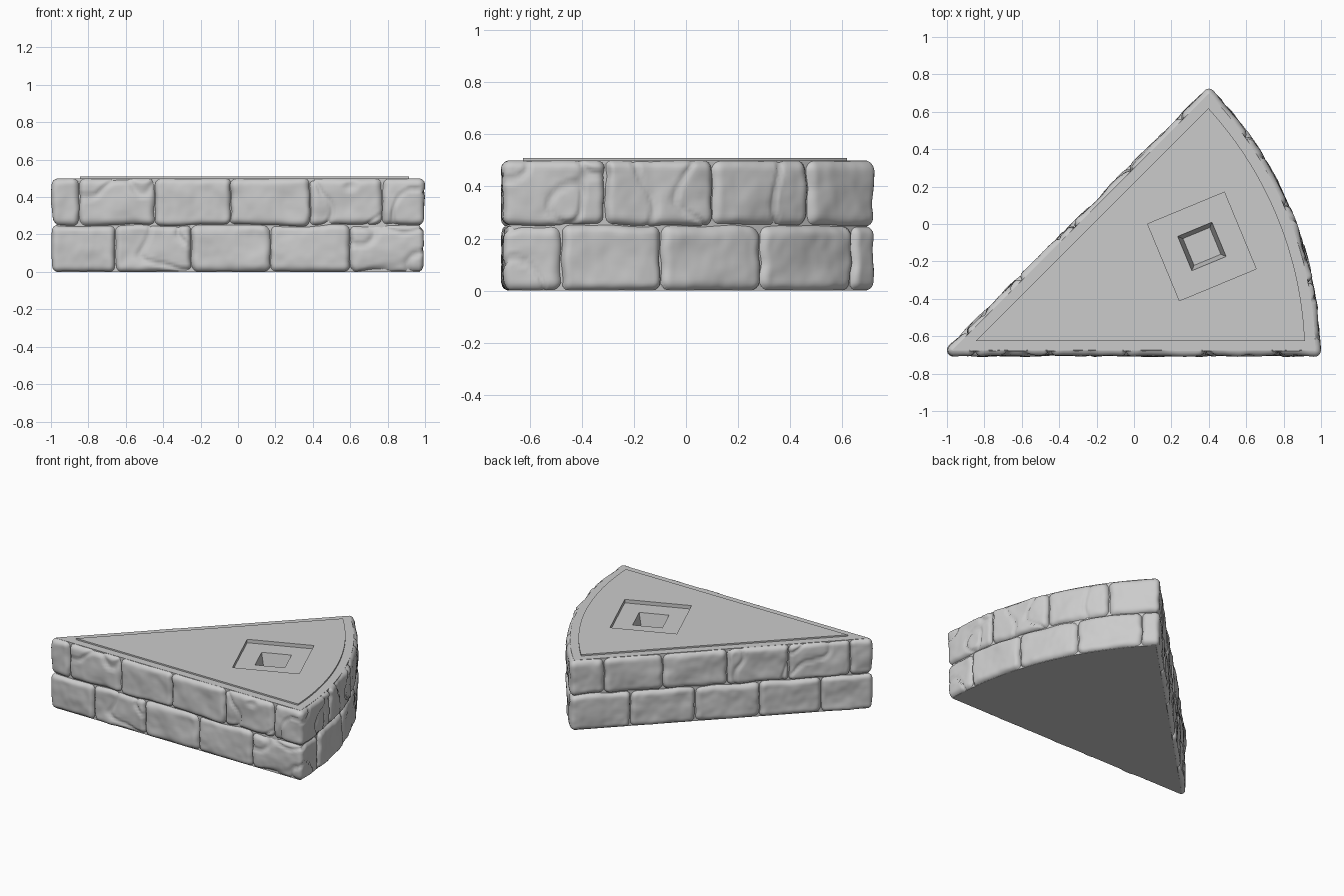
import bpy, bmesh, random
from math import pi, sin, cos, tan, asin, sqrt, hypot, radians
from mathutils import Vector, noise

random.seed(4)
cube = bpy.data.objects.get("Cube")
if cube:
    bpy.data.objects.remove(cube, do_unlink=True)

APEX = Vector((-1.05, -0.71))   # sharp tip of the eighth-circle wedge
RADIUS = 2.05
ROUND = 0.035                   # corner radius, also the depth of the joints
HEIGHT = 0.5
SPAN = pi / 4

stone = bpy.data.materials.new("stone_grey")
stone.use_nodes = True
grey = (0.6, 0.6, 0.6, 1)
stone.diffuse_color = grey
stone.node_tree.nodes["Principled BSDF"].inputs["Base Color"].default_value = grey


def make_object(name, bm, smooth=False):
    mesh = bpy.data.meshes.new(name)
    bm.to_mesh(mesh)
    bm.free()
    mesh.materials.append(stone)
    for p in mesh.polygons:
        p.use_smooth = smooth
    obj = bpy.data.objects.new(name, mesh)
    bpy.context.collection.objects.link(obj)
    return obj


def polar(angle, length=1.0):
    return Vector((cos(angle), sin(angle))) * length


def sector(inset):
    """Corners of the wedge moved inward, with its arc radius and start angle."""
    r = RADIUS - inset
    start = asin(inset / r)
    tip = APEX + Vector((inset / tan(SPAN / 2), inset))
    return tip, APEX + polar(start, r), APEX + polar(SPAN - start, r), r, start


# Rounded outline: three walls and three corners, walked anticlockwise
TIP, FRONT, BACK, ARC_R, A0 = sector(ROUND)
SIDE = (FRONT - TIP).length
LENGTHS = [SIDE, ROUND * (pi / 2 + A0), ARC_R * (SPAN - 2 * A0),
           ROUND * (pi / 2 + A0), SIDE, ROUND * pi * 0.75]
TOTAL = sum(LENGTHS)


def outline(s, inset):
    s %= TOTAL
    k = 0
    while k < 5 and s > LENGTHS[k]:
        s -= LENGTHS[k]
        k += 1
    t = s / LENGTHS[k]
    if k == 0:
        centre, angle = TIP.lerp(FRONT, t), -pi / 2
    elif k == 1:
        centre, angle = FRONT, -pi / 2 + t * (pi / 2 + A0)
    elif k == 2:
        angle = A0 + t * (SPAN - 2 * A0)
        centre = APEX + polar(angle, ARC_R)
    elif k == 3:
        centre, angle = BACK, SPAN - A0 + t * (pi / 2 + A0)
    elif k == 4:
        centre, angle = BACK.lerp(TIP, t), pi * 0.75
    else:
        centre, angle = TIP, pi * 0.75 * (1 + t)
    return centre + polar(angle, ROUND - inset)


def add_stone(bm, s0, s1, z0, z1):
    """One pillow-shaped block that follows the outline."""
    seed = Vector((random.uniform(0, 90), random.uniform(0, 90), 0))
    cracked = random.random() < 0.45
    width, tall = s1 - s0, z1 - z0
    cols, rows = max(14, int(width / 0.011)), 22
    edge_r = random.uniform(0.03, 0.042)
    grid = []
    for i in range(cols + 1):
        a = i / cols
        a = 0.5 * a + 0.25 * (1 - cos(pi * a))
        line = []
        for j in range(rows + 1):
            b = 0.5 * (1 - cos(pi * j / rows))
            qs = max(0, 1 - min(a, 1 - a) * width / edge_r)
            qz = max(0, 1 - min(b, 1 - b) * tall / edge_r)
            inset = ROUND * (1 - sqrt(max(0, 1 - hypot(qs, qz) ** 2)))
            s, z = s0 + a * width, z0 + b * tall
            flat = outline(s, 0)
            p = Vector((flat.x, flat.y, z))
            # Worn surface, with a few chiselled cracks
            inset += 0.006 + 0.011 * noise.noise(p * 7 + seed)
            inset += 0.003 * noise.noise(p * 22 + seed)
            if cracked:
                ridge = abs(noise.noise(p * 4.5 + seed * 2))
                inset += 0.014 * max(0, 1 - ridge / 0.07)
            # Wavering joints
            mid = 1 - abs(z / HEIGHT - 0.5) * 2
            s += 0.009 * noise.noise(Vector((p.z * 14, s0, 3)))
            z += 0.012 * mid * noise.noise(p * 6)
            inset = min(max(inset, 0), ROUND)
            xy = outline(s, inset)
            line.append(bm.verts.new((xy.x, xy.y, z)))
        grid.append(line)
    for i in range(cols):
        for j in range(rows):
            bm.faces.new((grid[i][j], grid[i + 1][j],
                          grid[i + 1][j + 1], grid[i][j + 1]))


def course(name, z0, z1, side_joints, arc_joints):
    arc_start = sum(LENGTHS[:2])
    back_start = sum(LENGTHS[:4])
    joints = [f * SIDE for f in side_joints]
    joints += [arc_start + f * LENGTHS[2] for f in arc_joints]
    joints += [back_start + (1 - f) * SIDE for f in reversed(side_joints)]
    joints.append(joints[0] + TOTAL)
    bm = bmesh.new()
    for s0, s1 in zip(joints, joints[1:]):
        add_stone(bm, s0, s1, z0, z1)
    return make_object(name, bm, True)


# Two courses of staggered blocks
course("lower_stone_course", 0, HEIGHT / 2,
       (0.16, 0.37, 0.59, 0.81), (0.13, 0.385, 0.66, 0.945))
course("upper_stone_course", HEIGHT / 2, HEIGHT,
       (0.06, 0.27, 0.48, 0.70, 0.90), (0.24, 0.525, 0.80))


def prism(name, points, z0, z1, top_scale=1.0):
    """Upright solid from a flat outline; the top can be wider than the base."""
    bm = bmesh.new()
    mid = sum(points, Vector((0, 0))) / len(points)
    low = [bm.verts.new((*p, z0)) for p in points]
    high = [bm.verts.new((*(mid + (p - mid) * top_scale), z1)) for p in points]
    bm.faces.new(reversed(low))
    bm.faces.new(high)
    n = len(points)
    for i in range(n):
        k = (i + 1) % n
        bm.faces.new((low[i], low[k], high[k], high[i]))
    return make_object(name, bm)


# Mortar core behind the blocks, and the thin floor slab on top
core = prism("wedge_core", [outline(TOTAL * i / 300, 0.03) for i in range(300)], 0, HEIGHT)
tip, _, _, slab_r, slab_a = sector(0.085)
slab_arc = [APEX + polar(slab_a + (SPAN - 2 * slab_a) * i / 40, slab_r) for i in range(41)]
slab = prism("floor_slab", [tip] + slab_arc, HEIGHT - 0.01, HEIGHT + 0.01)


# Square socket: shallow seat with a tapered pit in the middle
def square(side):
    return [Vector((0.363, -0.12)) + polar(radians(22.5) + pi / 4 + k * pi / 2, side / sqrt(2))
            for k in range(4)]


seat = prism("seat_cutter", square(0.444), HEIGHT - 0.015, HEIGHT + 0.1)
pit = prism("pit_cutter", square(0.155), HEIGHT - 0.13, HEIGHT + 0.01, 1.34)
for cutter in (seat, pit):
    cutter.hide_render = True
    for target in (core, slab):
        mod = target.modifiers.new("socket", 'BOOLEAN')
        mod.operation = 'DIFFERENCE'
        mod.solver = 'EXACT'
        mod.object = cutter
        bpy.context.view_layer.objects.active = target
        bpy.ops.object.modifier_apply(modifier=mod.name)
for cutter in (seat, pit):
    bpy.data.objects.remove(cutter, do_unlink=True)
